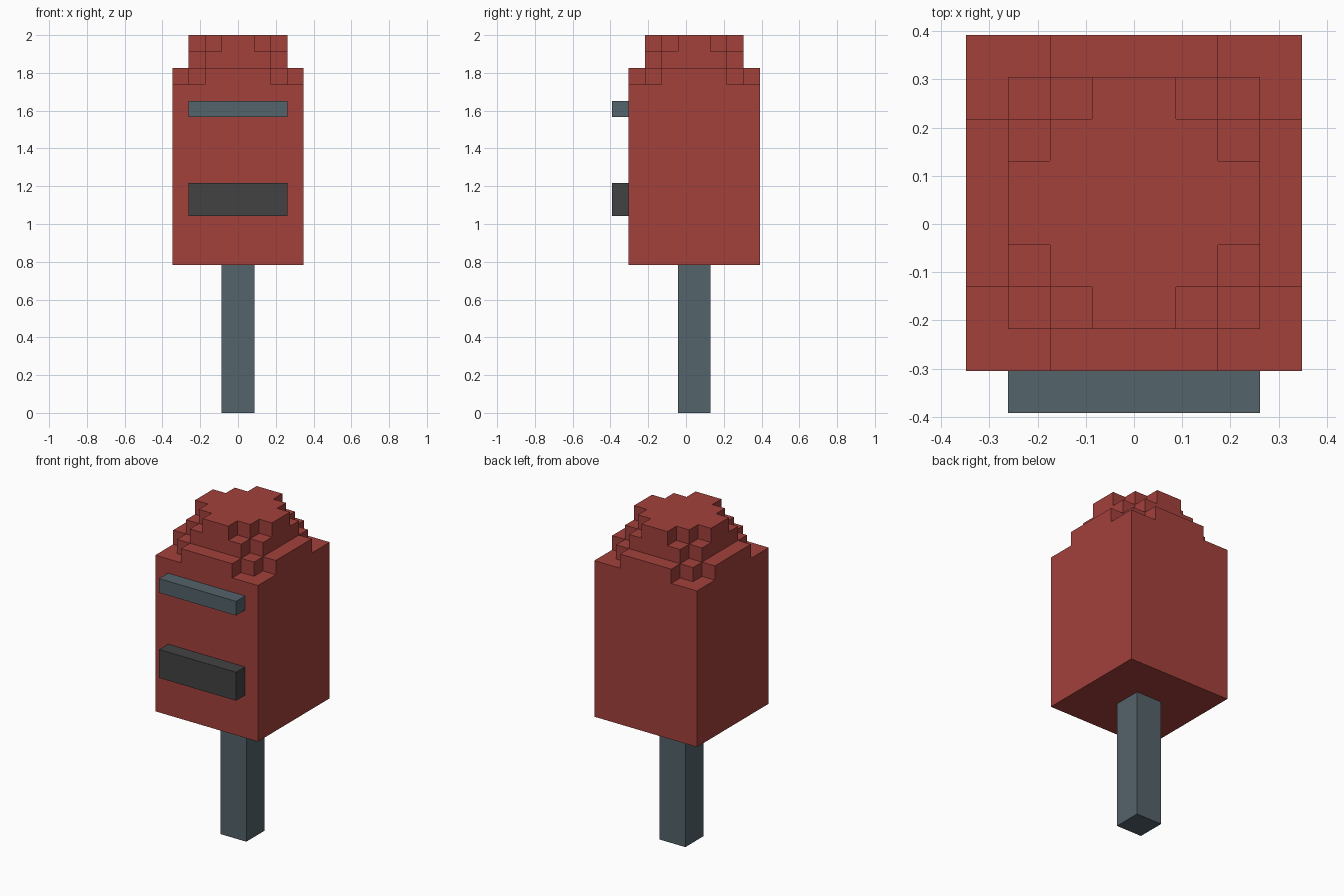
import bpy
import bmesh

cube = bpy.data.objects.get("Cube")
if cube:
    bpy.data.objects.remove(cube, do_unlink=True)

U = 2 / 23        # one block
CENTRE_Y = U / 2  # body axis, set back from the front plates


def material(name, rgb):
    linear = [((c / 255 + 0.055) / 1.055) ** 2.4 for c in rgb] + [1]
    mat = bpy.data.materials.new(name)
    mat.use_nodes = True
    mat.diffuse_color = linear
    mat.node_tree.nodes["Principled BSDF"].inputs["Base Color"].default_value = linear
    return mat


def add_object(name, bm, mat):
    bmesh.ops.recalc_face_normals(bm, faces=bm.faces)
    mesh = bpy.data.meshes.new(name)
    bm.to_mesh(mesh)
    bm.free()
    mesh.materials.append(mat)
    obj = bpy.data.objects.new(name, mesh)
    bpy.context.collection.objects.link(obj)
    return obj


def prism(name, corner, z0, z1, mat):
    """Extrude an outline made by turning one corner's steps four times."""
    outline = []
    for _ in range(4):
        outline += corner
        corner = [(-y, x) for x, y in corner]
    bm = bmesh.new()
    base = bm.faces.new([bm.verts.new((x * U, y * U + CENTRE_Y, z0 * U)) for x, y in outline])
    top = bmesh.ops.extrude_face_region(bm, geom=[base], use_keep_orig=True)
    verts = [g for g in top["geom"] if isinstance(g, bmesh.types.BMVert)]
    bmesh.ops.translate(bm, verts=verts, vec=(0, 0, (z1 - z0) * U))
    return add_object(name, bm, mat)


def front_plate(name, z0, z1, mat):
    """One block deep, six wide, standing out from the front face."""
    bm = bmesh.new()
    bmesh.ops.create_cube(bm, size=1)
    bmesh.ops.scale(bm, verts=bm.verts, vec=(6 * U, U, (z1 - z0) * U))
    bmesh.ops.translate(bm, verts=bm.verts, vec=(0, -4 * U, (z0 + z1) / 2 * U))
    return add_object(name, bm, mat)


red = material("Brick red", (163, 65, 59))
slate = material("Slate grey", (84, 99, 106))
dark = material("Dark grey", (66, 66, 66))

# Post and square body
prism("post", [(1, 1)], 0, 9, slate)
prism("body", [(4, 4)], 9, 20, red)

# Stepped dome, one block per tier
prism("dome_lower_tier", [(4, 2), (3, 2), (3, 3), (2, 3), (2, 4)], 20, 21, red)
prism("dome_middle_tier", [(3, 2), (2, 2), (2, 3)], 21, 22, red)
prism("dome_upper_tier", [(3, 1), (2, 1), (2, 2), (1, 2), (1, 3)], 22, 23, red)

# Front plates
front_plate("upper_front_bar", 18, 19, slate)
front_plate("lower_front_panel", 12, 14, dark)
